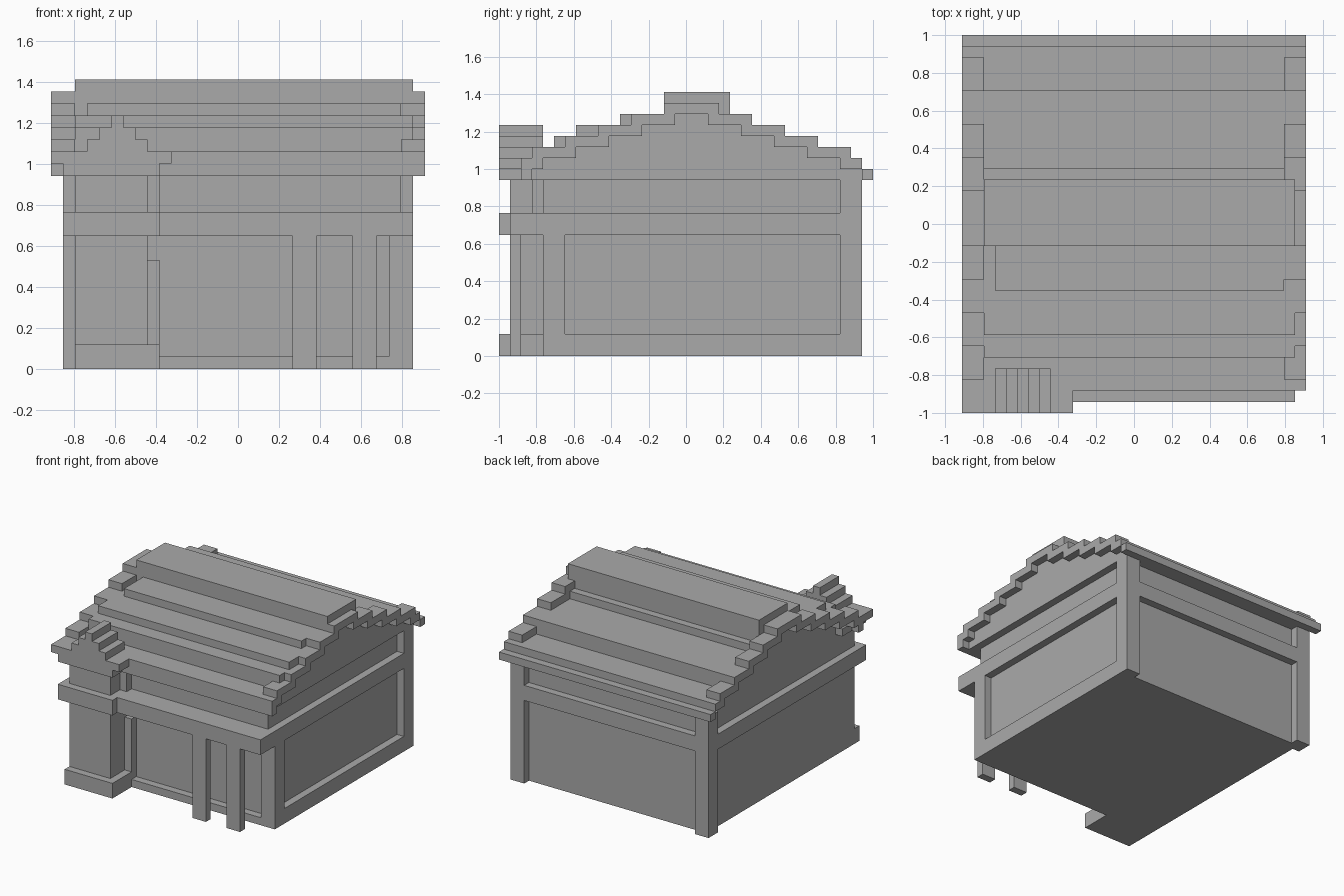
import bpy
import bmesh
from mathutils import Vector

if "Cube" in bpy.data.objects:
    bpy.data.objects.remove(bpy.data.objects["Cube"])

U = 2 / 34          # one block
HALF = 14.5         # half width of the house frame
WALL = 13.5         # half width of the recessed walls

grey = bpy.data.materials.new("plain_grey")
grey.use_nodes = True
colour = (0.4, 0.4, 0.4, 1)
grey.diffuse_color = colour
grey.node_tree.nodes["Principled BSDF"].inputs["Base Color"].default_value = colour


def finish(name, bm):
    """Scale block units to the model size and link the part."""
    bmesh.ops.recalc_face_normals(bm, faces=bm.faces[:])
    bmesh.ops.scale(bm, vec=(U, U, U), verts=bm.verts[:])
    mesh = bpy.data.meshes.new(name)
    bm.to_mesh(mesh)
    bm.free()
    mesh.materials.append(grey)
    obj = bpy.data.objects.new(name, mesh)
    bpy.context.collection.objects.link(obj)
    return obj


def box(name, xs, ys, zs):
    bm = bmesh.new()
    bmesh.ops.create_cube(bm, size=1)
    for v in bm.verts:
        v.co = Vector([r[0] if c < 0 else r[1] for c, r in zip(v.co, (xs, ys, zs))])
    return finish(name, bm)


def stairs(steps, end):
    """Turn (start, height) pairs into a stepped outline."""
    points = []
    for i, (start, height) in enumerate(steps):
        stop = steps[i + 1][0] if i + 1 < len(steps) else end
        points += [(start, height), (stop, height)]
    return points


def extrude(name, outline, axis, a, b):
    """Extrude an outline along x (outline in y,z) or along y (outline in x,z)."""
    bm = bmesh.new()
    place = (lambda p: (a, *p)) if axis == "x" else (lambda p: (p[0], a, p[1]))
    face = bm.faces.new([bm.verts.new(place(p)) for p in outline])
    result = bmesh.ops.extrude_face_region(bm, geom=[face])
    moved = [g for g in result["geom"] if isinstance(g, bmesh.types.BMVert)]
    shift = (b - a, 0, 0) if axis == "x" else (0, b - a, 0)
    bmesh.ops.translate(bm, vec=shift, verts=moved)
    return finish(name, bm)


# Recessed walls
box("lower_walls", (-WALL, WALL), (-12, 15), (0, 11))
box("upper_walls", (-WALL, WALL), (-13, 15), (13, 16))

# Frame around the walls
box("left_sill", (WALL, HALF), (-11, 14), (0, 2))
box("front_sill", (-7.5, 12.5), (-13, -12), (0, 1))
box("front_corner_post", (12.5, HALF), (-13, -11), (0, 11))
for side, sign in (("left", 1), ("right", -1)):
    for level, zs in (("lower", (0, 11)), ("upper", (13, 16))):
        xs = sorted((sign * 12.5, sign * HALF))
        box(f"{side}_back_post_{level}", xs, (14, 16), zs)
box("middle_band", (-HALF, HALF), (-16, 16), (11, 13))

# Porch columns
for i, x in enumerate((4.5, 9.5)):
    box(f"porch_column_{i + 1}", (x, x + 2), (-16, -15), (0, 11))

# Chimney
box("chimney_base", (-WALL, -6.5), (-17, -12), (0, 2))
box("chimney_shaft_lower", (-WALL, -7.5), (-16, -12), (2, 11))
box("chimney_shaft_upper", (-WALL, -7.5), (-16, -13), (13, 16))
box("chimney_band", (-HALF, -6.5), (-17, -16), (11, 13))
box("chimney_lower_strip", (-7.5, -6.5), (-13, -12), (2, 9))
box("chimney_upper_strip", (-7.5, -6.5), (-14, -13), (13, 16))
box("chimney_collar", (-HALF, -6.5), (-17, -12), (16, 17))
cap = stairs([(-15.5, 18), (-12.5, 19), (-11.5, 20), (-10.5, 21),
              (-9.5, 20), (-8.5, 19), (-7.5, 18)], -5.5)
extrude("chimney_cap", [(-15.5, 17)] + cap + [(-5.5, 17)], "y", -17, -13)

# Stepped roof and ridge
roof = stairs([(-15, 18), (-12, 20), (-10, 21), (5, 20), (12, 18)], 16)
extrude("main_roof", [(-15, 16)] + roof + [(16, 16)], "x", -WALL, HALF)
box("roof_upper_step", (-12.5, WALL), (-6, -2), (21, 22))
box("roof_ridge", (-WALL, HALF), (-2, 4), (21, 24))
box("back_eave", (-15.5, 15.5), (16, 17), (16, 17))

# Stepped gable trims
trim_top = stairs([(-15, 18), (-14, 19), (-11, 20), (-8, 21), (-5, 22), (-2, 23),
                   (3, 22), (6, 21), (9, 20), (12, 19), (15, 18)], 16)
trim_under = stairs([(-15, 16), (-14, 17), (-13, 18), (-10, 19), (-7, 20), (-4, 21),
                     (-1, 22), (2, 21), (5, 20), (8, 19), (11, 18), (14, 17)], 16)
for side, x in (("left", WALL), ("right", -15.5)):
    extrude(f"{side}_gable_trim", trim_top + trim_under[::-1], "x", x, x + 2)
